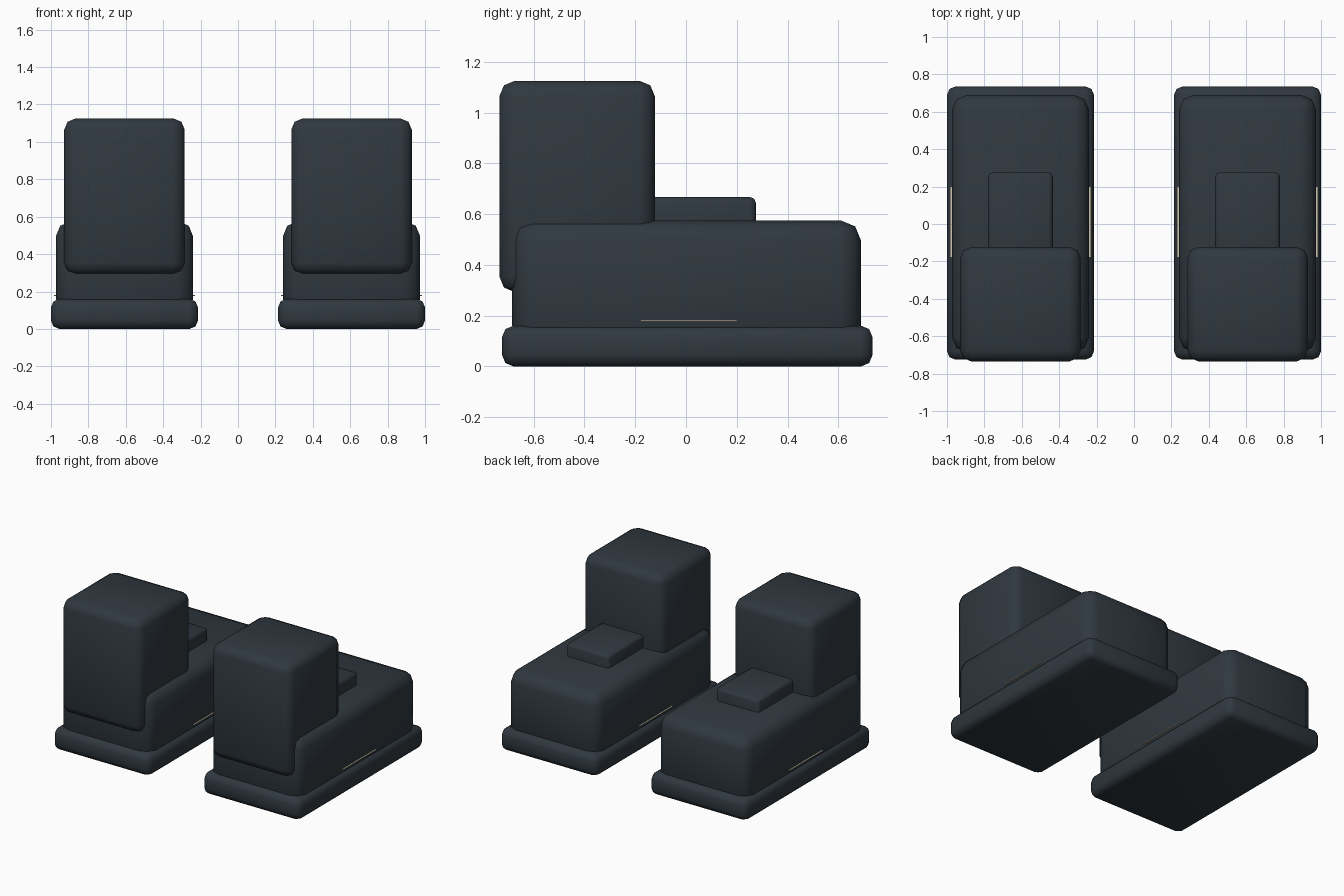
import bpy
import bmesh
from mathutils import Vector

cube = bpy.data.objects.get("Cube")
if cube:
    bpy.data.objects.remove(cube, do_unlink=True)


def make_material(name, rgb):
    mat = bpy.data.materials.new(name)
    mat.use_nodes = True
    colour = (*rgb, 1.0)
    mat.diffuse_color = colour
    mat.node_tree.nodes["Principled BSDF"].inputs["Base Color"].default_value = colour
    return mat


charcoal = make_material("charcoal", (0.029, 0.040, 0.051))
cream = make_material("cream", (0.65, 0.58, 0.45))


def rounded_box(name, low, high, bevel, mat, segments=2):
    """Box between two corners, with rounded edges and smooth shading."""
    low, high = Vector(low), Vector(high)
    size, centre = high - low, (low + high) / 2
    bm = bmesh.new()
    bmesh.ops.create_cube(bm, size=1.0)
    for v in bm.verts:
        v.co = Vector(a * b for a, b in zip(v.co, size))
    if bevel:
        bmesh.ops.bevel(bm, geom=bm.edges[:], offset=bevel, segments=segments,
                        profile=0.5, affect='EDGES')
        for f in bm.faces:
            f.smooth = True
    mesh = bpy.data.meshes.new(name)
    bm.to_mesh(mesh)
    bm.free()
    mesh.materials.append(mat)
    obj = bpy.data.objects.new(name, mesh)
    obj.location = centre
    bpy.context.scene.collection.objects.link(obj)
    return obj


# Part: low corner, high corner (x measured from the boot's centre), bevel, material
parts = {
    "sole": ((-0.393, -0.725, 0), (0.393, 0.735, 0.16), 0.045, charcoal),
    "foot": ((-0.367, -0.685, 0.08), (0.367, 0.69, 0.575), 0.08, charcoal),
    "shaft": ((-0.322, -0.735, 0.293), (0.322, -0.123, 1.125), 0.06, charcoal),
    "tongue": ((-0.173, -0.30, 0.45), (0.173, 0.275, 0.667), 0.022, charcoal),
    "welt_stitch": ((-0.377, -0.18, 0.177), (0.377, 0.20, 0.182), 0, cream),
}

for side, sign in (("left", 1), ("right", -1)):
    for part, (low, high, bevel, mat) in parts.items():
        boot_part = rounded_box(f"{side}_{part}", low, high, bevel, mat)
        boot_part.location.x += sign * 0.607
